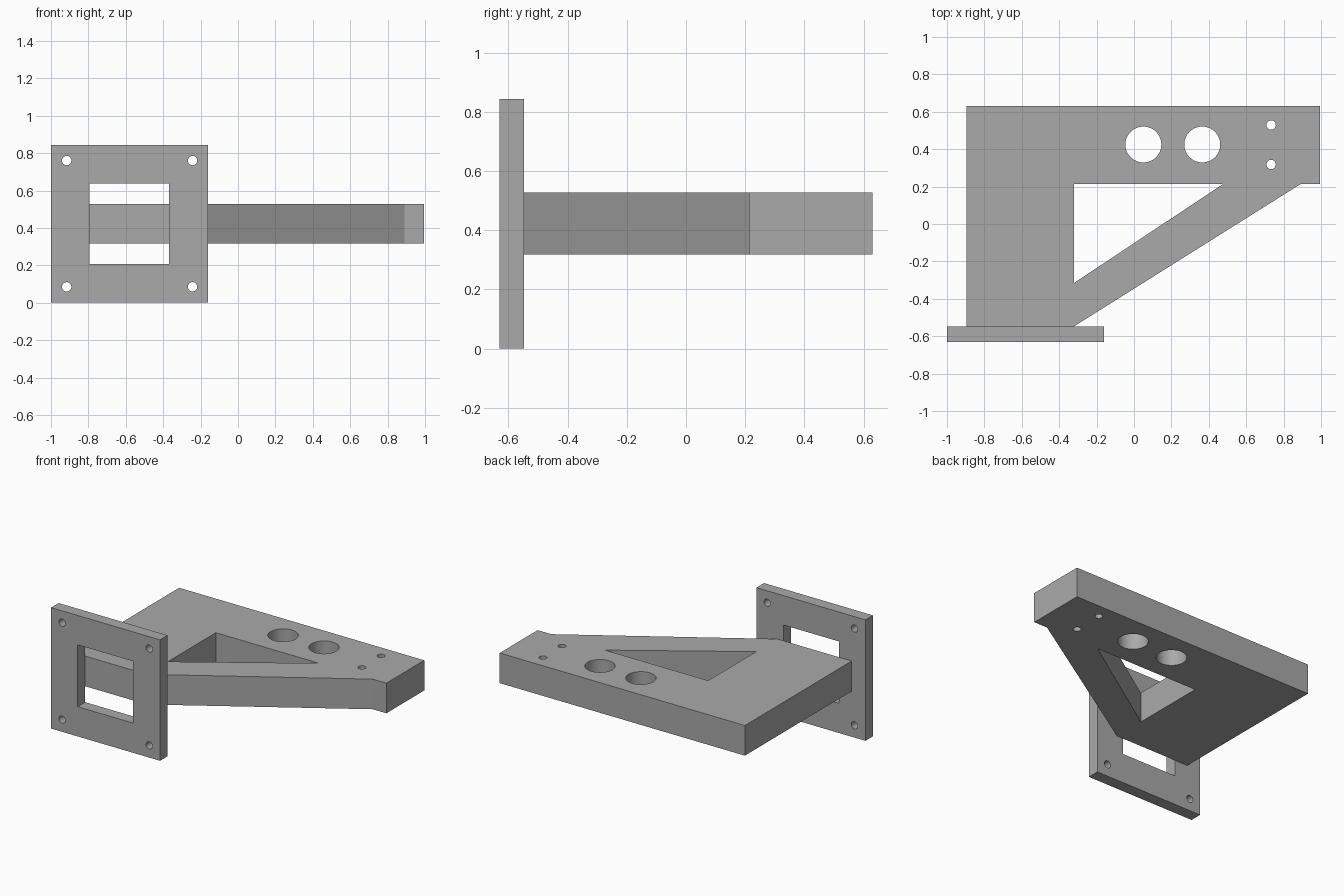
import bpy, bmesh
from math import cos, sin, pi, radians
from mathutils import Matrix

cube = bpy.data.objects.get("Cube")
if cube:
    bpy.data.objects.remove(cube, do_unlink=True)

# Single grey finish
GREY = (0.4, 0.4, 0.4, 1)
grey = bpy.data.materials.new("plain_grey")
grey.use_nodes = True
grey.diffuse_color = GREY
grey.node_tree.nodes["Principled BSDF"].inputs["Base Color"].default_value = GREY


def circle(x, y, r, n=48):
    return [(x + r * cos(2 * pi * i / n), y + r * sin(2 * pi * i / n)) for i in range(n)]


def rectangle(x0, y0, x1, y1):
    return [(x0, y0), (x1, y0), (x1, y1), (x0, y1)]


def extruded_part(name, outline, holes, thickness, matrix):
    """Fill an outline with holes cut out, then extrude it along local z."""
    bm = bmesh.new()
    edges = []
    for loop in [outline] + holes:
        verts = [bm.verts.new((x, y, 0)) for x, y in loop]
        edges += [bm.edges.new((v, verts[i - 1])) for i, v in enumerate(verts)]
    bmesh.ops.triangle_fill(bm, edges=edges, use_beauty=True, normal=(0, 0, 1))
    result = bmesh.ops.extrude_face_region(bm, geom=bm.faces[:], use_keep_orig=True)
    top = [g for g in result["geom"] if isinstance(g, bmesh.types.BMVert)]
    bmesh.ops.translate(bm, verts=top, vec=(0, 0, thickness))
    bmesh.ops.transform(bm, matrix=matrix, verts=bm.verts[:])
    bmesh.ops.recalc_face_normals(bm, faces=bm.faces[:])
    mesh = bpy.data.meshes.new(name)
    bm.to_mesh(mesh)
    bm.free()
    mesh.materials.append(grey)
    obj = bpy.data.objects.new(name, mesh)
    bpy.context.collection.objects.link(obj)
    bpy.ops.object.select_all(action="DESELECT")
    obj.select_set(True)
    bpy.context.view_layer.objects.active = obj
    bpy.ops.object.shade_smooth_by_angle(angle=radians(30))
    return obj


# Horizontal arm with diagonal brace, triangular opening and round holes
arm_outline = [(-0.895, -0.547), (-0.32, -0.547), (0.89, 0.213),
               (0.995, 0.213), (0.995, 0.63), (-0.895, 0.63)]
arm_holes = [[(-0.32, -0.315), (0.475, 0.213), (-0.32, 0.213)]]
arm_holes += [circle(x, 0.425, 0.096) for x in (0.05, 0.365)]
arm_holes += [circle(0.733, y, 0.025, 32) for y in (0.318, 0.529)]
extruded_part("bracket_arm", arm_outline, arm_holes, 0.21,
              Matrix.Translation((0, 0, 0.318)))

# Upright mounting plate with square window and corner screw holes
plate_holes = [rectangle(-0.795, 0.207, -0.37, 0.638)]
plate_holes += [circle(x, z, 0.025, 32) for x in (-0.916, -0.243) for z in (0.085, 0.76)]
extruded_part("mounting_plate", rectangle(-1, 0, -0.16, 0.843), plate_holes, 0.083,
              Matrix.Translation((0, -0.547, 0)) @ Matrix.Rotation(pi / 2, 4, "X"))
